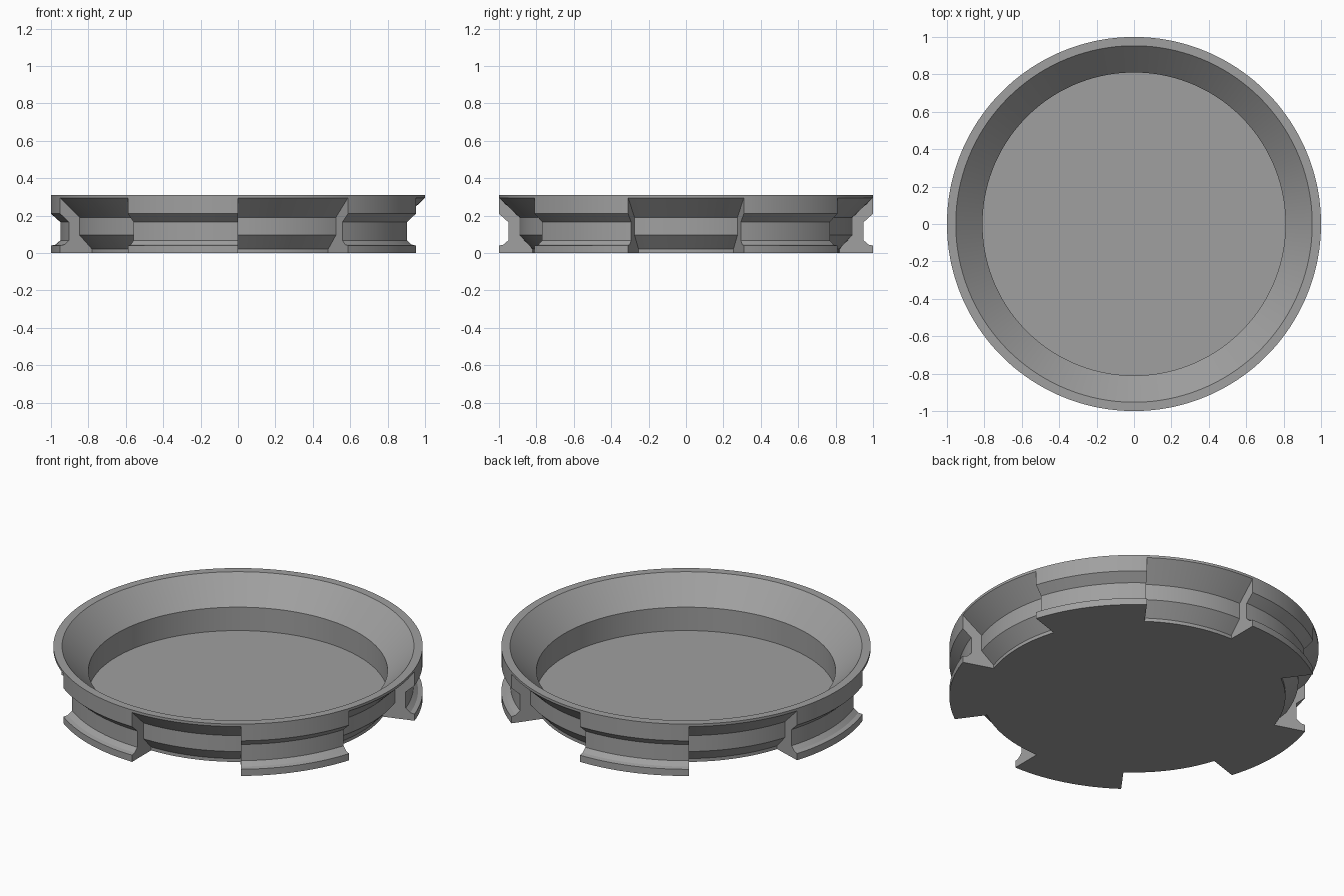
import bpy
import bmesh
import math

if "Cube" in bpy.data.objects:
    bpy.data.objects.remove(bpy.data.objects["Cube"])

SECTORS = 5          # five tabs alternating with five gaps
STEPS = 18           # facets per 36 degree sector
HALF = math.pi / SECTORS
START = math.radians(18)

# Profiles as (radius, height)
gap = [(0.82, 0), (0.82, 0.02), (0.89, 0.095), (0.89, 0.19), (1, 0.295)]
tab = [(0.82, 0), (1, 0), (1, 0.04), (0.975, 0.045), (0.95, 0.068),
       (0.95, 0.165), (1, 0.21), (1, 0.295)]
dish = [(1, 0.295), (1, 0.31), (0.953, 0.31), (0.81, 0.165), (0.81, 0.025)]

bm = bmesh.new()


def ring_point(point, angle):
    r, z = point
    return bm.verts.new((r * math.cos(angle), r * math.sin(angle), z))


def sweep(profile, start, angle, steps):
    """Turn a profile about z through an angle."""
    rows = [[ring_point(p, start + angle * i / steps) for p in profile]
            for i in range(steps + 1)]
    for a, b in zip(rows, rows[1:]):
        for j in range(len(profile) - 1):
            bm.faces.new((a[j], b[j], b[j + 1], a[j + 1]))


def disc(radius, z):
    count = 2 * SECTORS * STEPS
    bm.faces.new([ring_point((radius, z), START + math.tau * i / count)
                  for i in range(count)])


# Dished top, floor and underside
sweep(dish, START, math.tau, 2 * SECTORS * STEPS)
disc(0.81, 0.025)
disc(0.82, 0)

# Outer wall: clip tabs with flat ends, and the recessed gaps between them
for k in range(SECTORS):
    a = START + 2 * k * HALF
    sweep(tab, a, HALF, STEPS)
    sweep(gap, a + HALF, HALF, STEPS)
    for end in (a, a + HALF):
        bm.faces.new([ring_point(p, end) for p in tab + gap[-2:0:-1]])

bmesh.ops.remove_doubles(bm, verts=bm.verts, dist=0.0005)
bmesh.ops.recalc_face_normals(bm, faces=bm.faces)

mesh = bpy.data.meshes.new("round_cap")
bm.to_mesh(mesh)
bm.free()
cap = bpy.data.objects.new("round_cap", mesh)
bpy.context.collection.objects.link(cap)

# Plain grey plastic
grey = bpy.data.materials.new("mid_grey")
grey.diffuse_color = (0.35, 0.35, 0.35, 1)
grey.use_nodes = True
grey.node_tree.nodes["Principled BSDF"].inputs["Base Color"].default_value = grey.diffuse_color
mesh.materials.append(grey)

bpy.context.view_layer.objects.active = cap
cap.select_set(True)
bpy.ops.object.shade_smooth_by_angle(angle=math.radians(25))
